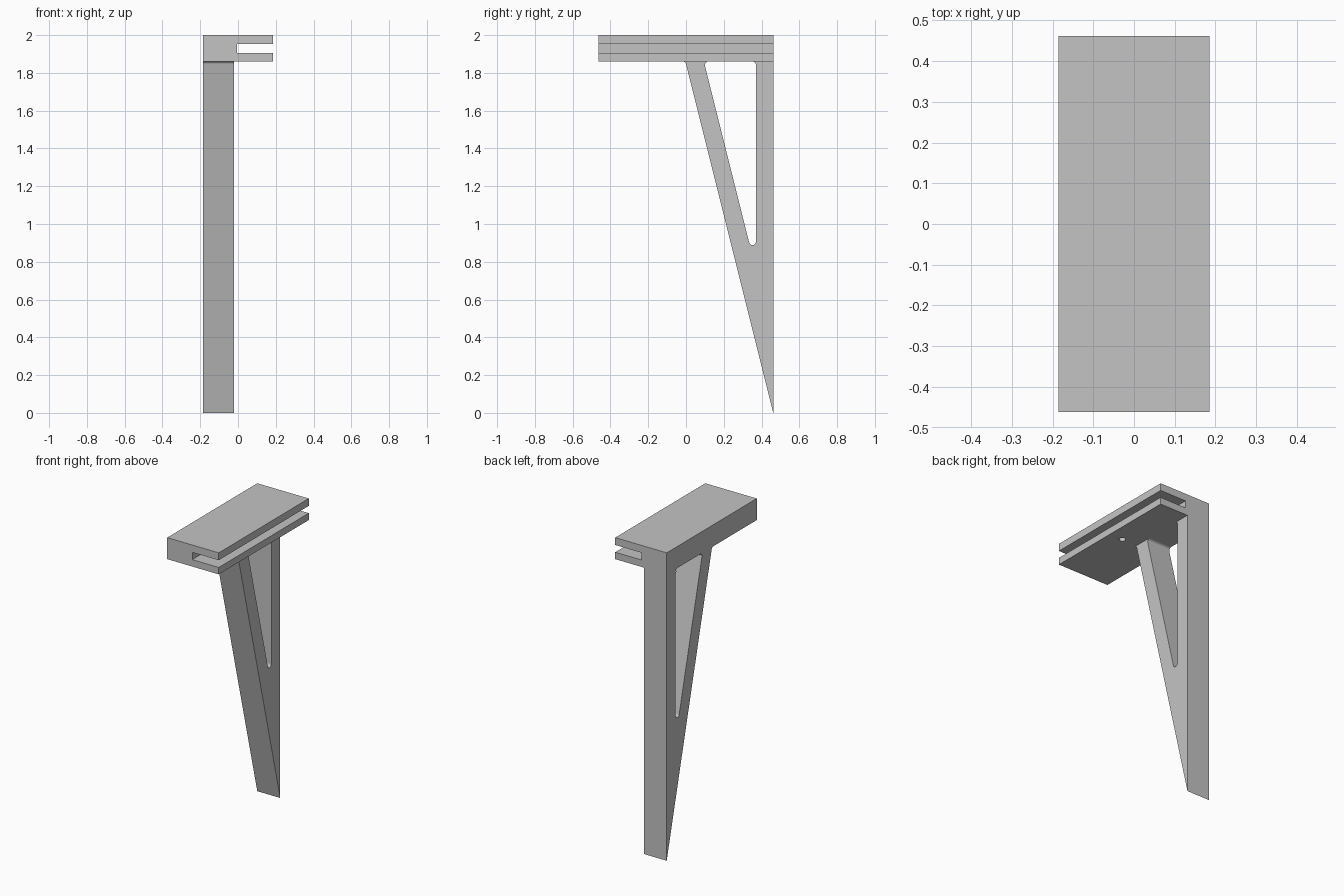
import bpy
import bmesh
import math
from mathutils import Vector

cube = bpy.data.objects.get("Cube")
if cube:
    bpy.data.objects.remove(cube, do_unlink=True)

# One plain grey material
grey = bpy.data.materials.new("light_grey")
grey.use_nodes = True
GREY = (0.55, 0.55, 0.55, 1.0)
grey.diffuse_color = GREY
grey.node_tree.nodes["Principled BSDF"].inputs["Base Color"].default_value = GREY


def extrude(name, profile, step):
    """Extrude a flat outline of 3D points along step."""
    bm = bmesh.new()
    face = bm.faces.new([bm.verts.new(p) for p in profile])
    side = bmesh.ops.extrude_face_region(bm, geom=[face], use_keep_orig=True)
    moved = [v for v in side["geom"] if isinstance(v, bmesh.types.BMVert)]
    bmesh.ops.translate(bm, verts=moved, vec=step)
    bmesh.ops.recalc_face_normals(bm, faces=bm.faces)
    mesh = bpy.data.meshes.new(name)
    bm.to_mesh(mesh)
    bm.free()
    mesh.materials.append(grey)
    obj = bpy.data.objects.new(name, mesh)
    bpy.context.collection.objects.link(obj)
    return obj


def fillet(before, corner, after, radius=0.018, steps=8):
    """Points of a round that replaces a corner of an outline."""
    c = Vector(corner)
    a = (Vector(before) - c).normalized()
    b = (Vector(after) - c).normalized()
    half = a.angle(b) / 2
    centre = c + (a + b).normalized() * radius / math.sin(half)
    reach = radius / math.tan(half)
    start, end = c + a * reach - centre, c + b * reach - centre
    turn = start.angle(end)
    return [centre + (start * math.sin(turn * (1 - i / steps))
                      + end * math.sin(turn * i / steps)) / math.sin(turn)
            for i in range(steps + 1)]


W, D, TOP, UNDER = 0.185, 0.462, 2.0, 1.86
SLOT_X, SLOT_LOW, SLOT_HIGH = -0.005, 1.905, 1.952

# Clamp head: C-shaped section open towards +x
section = [(-W, UNDER), (W, UNDER), (W, SLOT_LOW), (SLOT_X, SLOT_LOW),
           (SLOT_X, SLOT_HIGH), (W, SLOT_HIGH), (W, TOP), (-W, TOP)]
head = extrude("clamp_head", [(x, -D, z) for x, z in section], (0, 2 * D, 0))

# Screw hole through the lower jaw
bpy.ops.mesh.primitive_cylinder_add(vertices=32, radius=0.02, depth=0.08,
                                    location=(0.09, 0, UNDER + 0.015))
cutter = bpy.context.object
cutter.name = "hole_cutter"
cutter.hide_render = True
cut = head.modifiers.new("screw_hole", "BOOLEAN")
cut.operation, cut.solver, cut.object = "DIFFERENCE", "EXACT", cutter
bpy.context.view_layer.objects.active = head
bpy.ops.object.modifier_apply(modifier=cut.name)
bpy.data.objects.remove(cutter, do_unlink=True)

# Leg: tapering brace with a filleted triangular opening under the head
brace, foot, back = (-0.003, UNDER), (D, 0), (D, UNDER)
win_front, win_low, win_back = (0.095, UNDER), (0.37, 0.76), (0.37, UNDER)
outline = fillet((-D, UNDER), brace, foot) + [foot, back]
outline += fillet(win_front, win_back, win_low)
outline += fillet(win_back, win_low, win_front)
outline += fillet(win_low, win_front, win_back)
leg = extrude("leg", [(-W, p[0], p[1]) for p in outline], (0.165, 0, 0))
